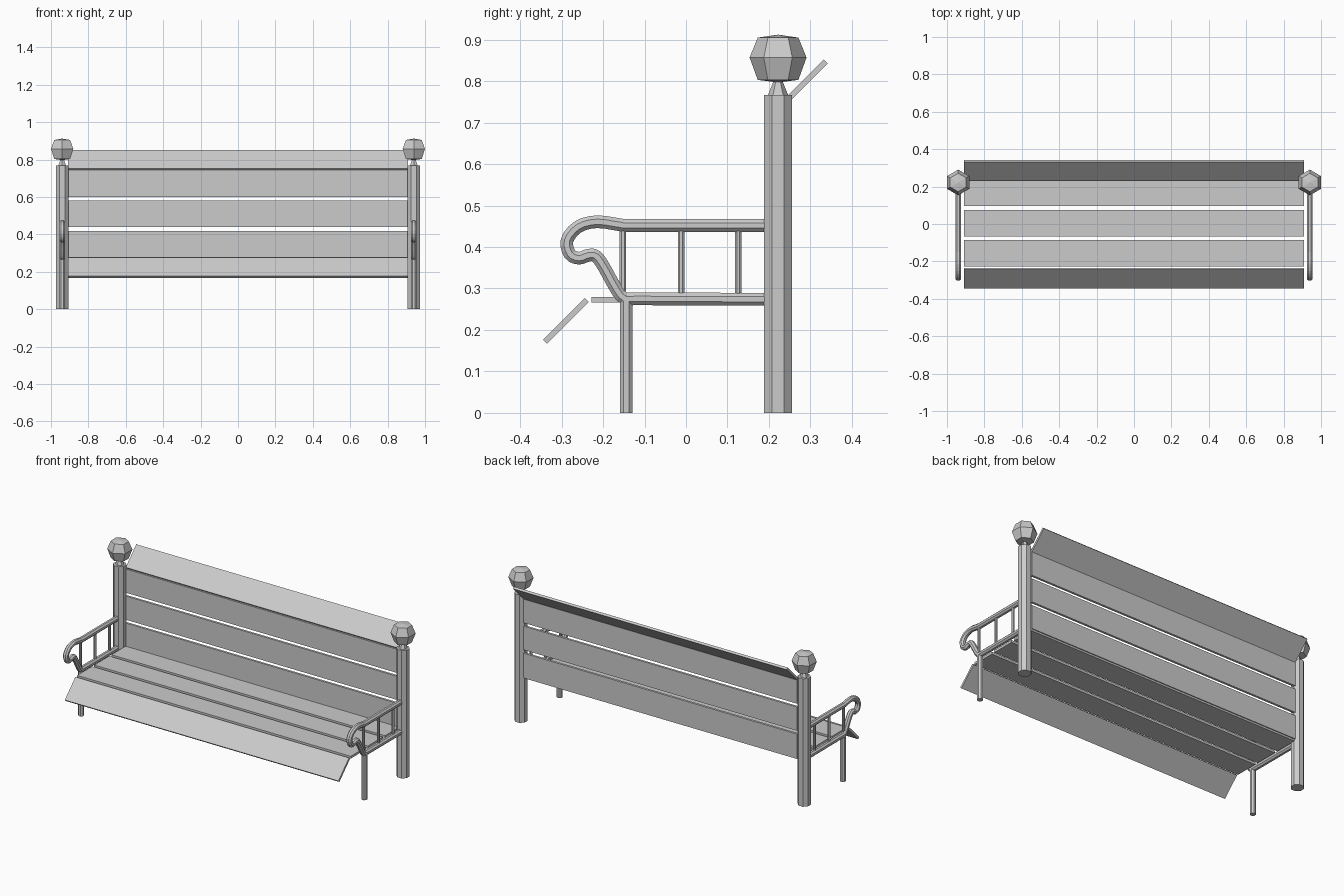
import bpy, bmesh
from math import pi, sin, cos, radians
from mathutils import Vector, Matrix

old = bpy.data.objects.get("Cube")
if old:
    bpy.data.objects.remove(old, do_unlink=True)

GREY = (0.6, 0.6, 0.6, 1)
mat = bpy.data.materials.new("plain_grey")
mat.use_nodes = True
mat.diffuse_color = GREY
mat.node_tree.nodes["Principled BSDF"].inputs["Base Color"].default_value = GREY


def finish(name, bm):
    bmesh.ops.recalc_face_normals(bm, faces=bm.faces)
    mesh = bpy.data.meshes.new(name)
    bm.to_mesh(mesh)
    bm.free()
    mesh.materials.append(mat)
    obj = bpy.data.objects.new(name, mesh)
    bpy.context.collection.objects.link(obj)
    return obj


def loft(name, rings):
    """Skin a list of equal rings and cap both ends."""
    bm = bmesh.new()
    loops = [[bm.verts.new(p) for p in ring] for ring in rings]
    n = len(loops[0])
    for a, b in zip(loops, loops[1:]):
        for i in range(n):
            j = (i + 1) % n
            bm.faces.new((a[i], a[j], b[j], b[i]))
    bm.faces.new(loops[0])
    bm.faces.new(loops[-1])
    return finish(name, bm)


def turned(name, x, y, profile, sides, start):
    """Upright faceted part from (radius, height) pairs."""
    angles = [start + 2 * pi * i / sides for i in range(sides)]
    return loft(name, [[(x + r * cos(a), y + r * sin(a), z) for a in angles]
                       for r, z in profile])


def smooth_path(points, steps):
    """Catmull-Rom subdivision of a path."""
    pts = [points[0]] + points + [points[-1]]
    out = []
    for p, a, b, q in zip(pts, pts[1:], pts[2:], pts[3:]):
        for k in range(steps):
            t = k / steps
            out.append(a + (b - a) * t if (b - a).length > 0.15 else
                       0.5 * (2 * a + (b - p) * t + (2 * p - 5 * a + 4 * b - q) * t**2
                              + (3 * a - p - 3 * b + q) * t**3))
    return out + [points[-1]]


def tube(name, x, path, radius, sides=8):
    rings = []
    for i, c in enumerate(path):
        t = (path[min(i + 1, len(path) - 1)] - path[max(i - 1, 0)]).normalized()
        side = Vector((0, -t.z, t.y))
        ring = []
        for k in range(sides):
            a = 2 * pi * (k + 0.5) / sides
            ring.append(c + Vector((x + radius * cos(a), 0, 0)) + side * radius * sin(a))
        rings.append(ring)
    return loft(name, rings)


def slat(name, y, z, tilt):
    bm = bmesh.new()
    bmesh.ops.create_cube(bm, size=1)
    bmesh.ops.scale(bm, vec=(1.816, 0.142, 0.0135), verts=bm.verts)
    bmesh.ops.transform(bm, verts=bm.verts, matrix=Matrix.Translation((0, y, z))
                        @ Matrix.Rotation(radians(tilt), 4, 'X'))
    return finish(name, bm)


# Seat and back boards, with a tilted board at each end
PITCH = 0.162
for i in range(3):
    slat(f"seat_slat_{i + 1}", -0.157 + PITCH * i, 0.273, 0)
    slat(f"back_slat_{i + 1}", 0.237, 0.348 + PITCH * i, 90)
slat("front_tilted_slat", -0.290, 0.222, 45)
slat("top_tilted_slat", 0.287, 0.797, 45)

# Armrest scroll running into the lower rail, as (y, z)
SCROLL = [(0.2, 0.452), (-0.12, 0.452), (-0.155, 0.453), (-0.214, 0.461),
          (-0.26, 0.449), (-0.287, 0.416), (-0.28, 0.383), (-0.258, 0.373),
          (-0.236, 0.380), (-0.217, 0.378), (-0.198, 0.352), (-0.169, 0.30),
          (-0.149, 0.277), (-0.11, 0.275), (0.2, 0.274)]
scroll = smooth_path([Vector((0, y, z)) for y, z in SCROLL], 3)

OCT = pi / 8
for side, x in (("left", 0.94), ("right", -0.94)):
    # Rear post with neck and faceted ball
    turned(f"{side}_post", x, 0.222, [(0.0368, 0), (0.0368, 0.767)], 8, OCT)
    turned(f"{side}_post_neck", x, 0.222, [(0.025, 0.765), (0.010, 0.802)], 6, pi / 2)
    turned(f"{side}_post_ball", x, 0.222,
           [(0.001, 0.797), (0.049, 0.803), (0.0687, 0.857), (0.049, 0.905),
            (0.001, 0.912)], 6, pi / 2)
    # Front leg, armrest and spindles
    turned(f"{side}_front_leg", x, -0.144, [(0.0168, 0), (0.0168, 0.272)], 8, OCT)
    tube(f"{side}_armrest", x, scroll, 0.0166)
    for i, y in enumerate((-0.152, -0.012, 0.126)):
        turned(f"{side}_spindle_{i + 1}", x, y, [(0.0085, 0.275), (0.0085, 0.452)], 8, OCT)
